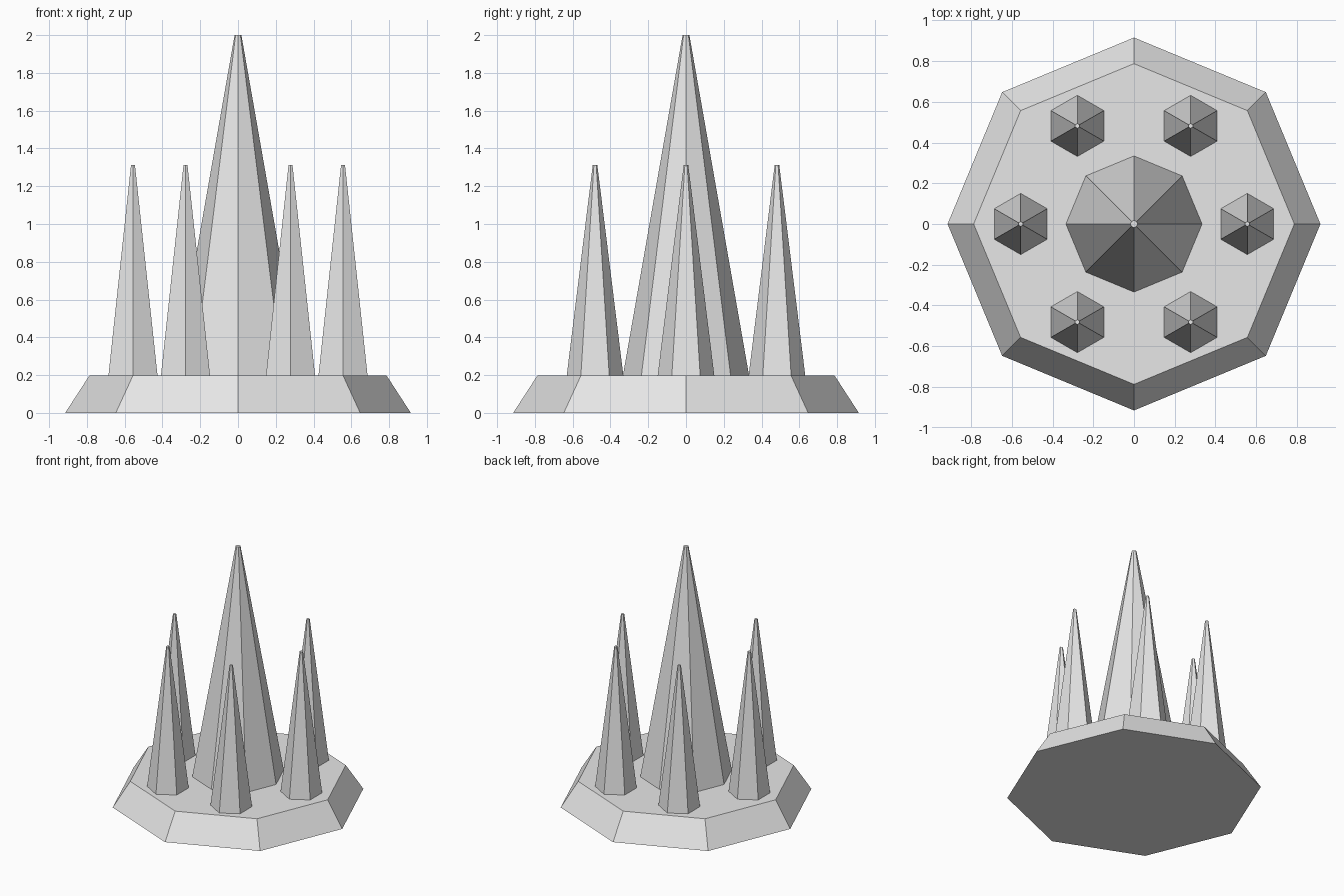
import bpy
from math import cos, sin, radians

cube = bpy.data.objects.get("Cube")
if cube:
    bpy.data.objects.remove(cube, do_unlink=True)

# Plain grey for every part
grey = bpy.data.materials.new("light_grey")
grey.use_nodes = True
colour = (0.8, 0.8, 0.8, 1.0)
grey.diffuse_color = colour
grey.node_tree.nodes["Principled BSDF"].inputs["Base Color"].default_value = colour


def tapered(name, sides, r_bottom, r_top, z_bottom, z_top, x=0.0, y=0.0):
    """Flat-shaded tapered prism with a corner facing the back."""
    bpy.ops.mesh.primitive_cone_add(
        vertices=sides, radius1=r_bottom, radius2=r_top,
        depth=z_top - z_bottom, location=(x, y, (z_bottom + z_top) / 2))
    obj = bpy.context.object
    obj.name = name
    obj.data.materials.append(grey)
    return obj


BASE_TOP = 0.197

# Octagonal base with sloping sides
tapered("base", 8, 0.915, 0.787, 0.0, BASE_TOP)

# Tall central spike
tapered("central_spike", 8, 0.334, 0.018, BASE_TOP, 2.0)

# Ring of six smaller spikes
for i in range(6):
    angle = radians(60 * i)
    tapered(f"outer_spike_{i + 1}", 6, 0.15, 0.012, BASE_TOP, 1.313,
            0.556 * cos(angle), 0.556 * sin(angle))
